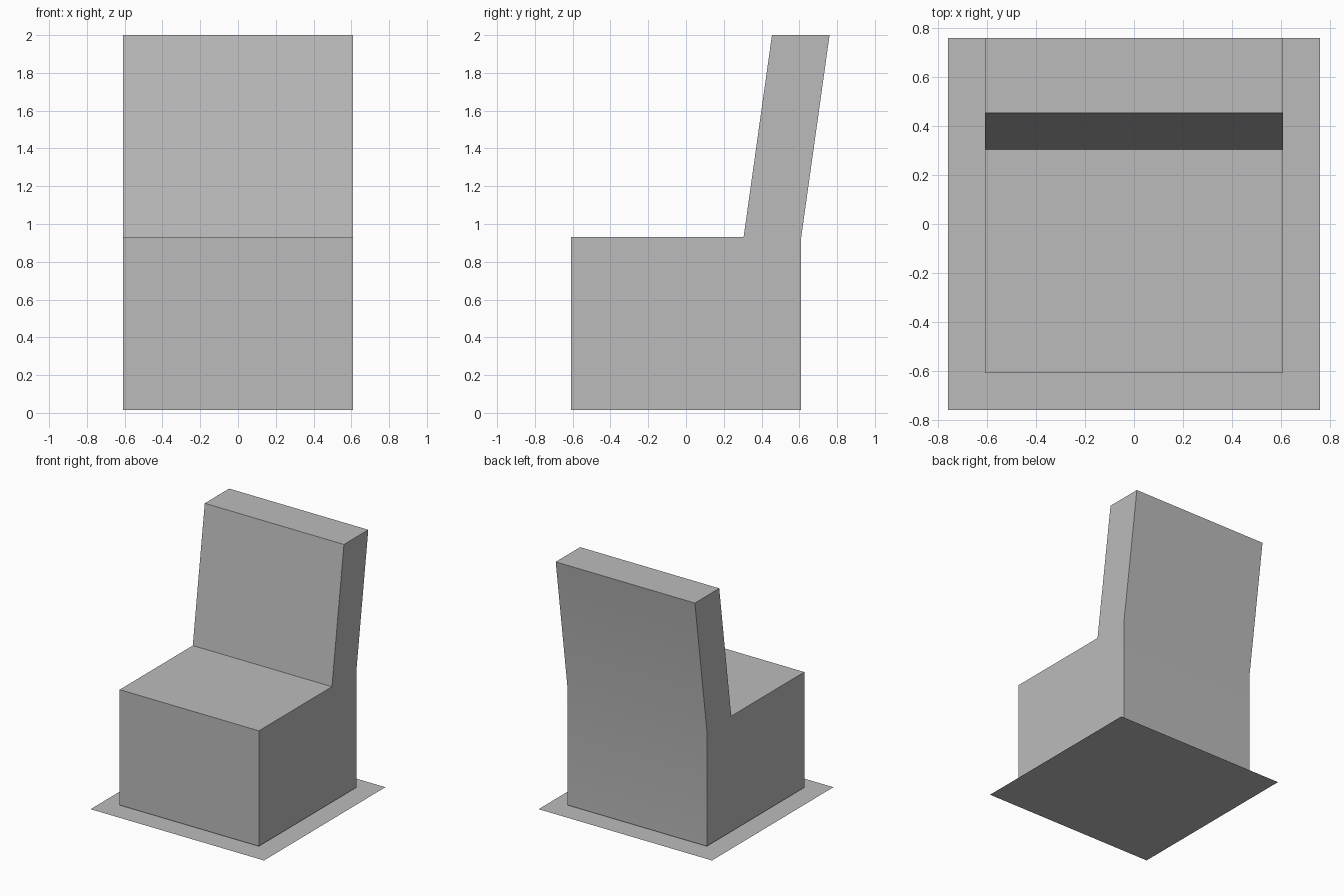
import bpy
import bmesh

cube = bpy.data.objects.get("Cube")
if cube:
    bpy.data.objects.remove(cube, do_unlink=True)

# One plain grey for everything
grey = bpy.data.materials.new("light_grey")
grey.use_nodes = True
colour = (0.5, 0.5, 0.5, 1)
grey.diffuse_color = colour
grey.node_tree.nodes["Principled BSDF"].inputs["Base Color"].default_value = colour


def add_object(name, bm):
    mesh = bpy.data.meshes.new(name)
    bm.normal_update()
    bm.to_mesh(mesh)
    bm.free()
    mesh.materials.append(grey)
    obj = bpy.data.objects.new(name, mesh)
    bpy.context.collection.objects.link(obj)
    return obj


# Flat floor sheet
bm = bmesh.new()
bmesh.ops.create_grid(bm, x_segments=1, y_segments=1, size=0.76)
add_object("floor_sheet", bm)

# Chair: side profile (y, z) extruded across the width
HALF_WIDTH = 0.61
SEAT_TOP = 0.93
LIFT = 0.015
profile = [(-0.61, LIFT), (0.61, LIFT), (0.61, SEAT_TOP),
           (0.76, 2), (0.455, 2), (0.305, SEAT_TOP), (-0.61, SEAT_TOP)]
bm = bmesh.new()
side = bm.faces.new([bm.verts.new((-HALF_WIDTH, y, z)) for y, z in profile])
extruded = bmesh.ops.extrude_face_region(bm, geom=[side], use_keep_orig=True)
verts = [g for g in extruded["geom"] if isinstance(g, bmesh.types.BMVert)]
bmesh.ops.translate(bm, verts=verts, vec=(2 * HALF_WIDTH, 0, 0))
bmesh.ops.recalc_face_normals(bm, faces=bm.faces)
chair = add_object("chair", bm)

# Soft shading over the shallow bend in the back, sharp elsewhere
bpy.ops.object.select_all(action='DESELECT')
chair.select_set(True)
bpy.context.view_layer.objects.active = chair
bpy.ops.object.shade_smooth_by_angle(angle=0.52)
